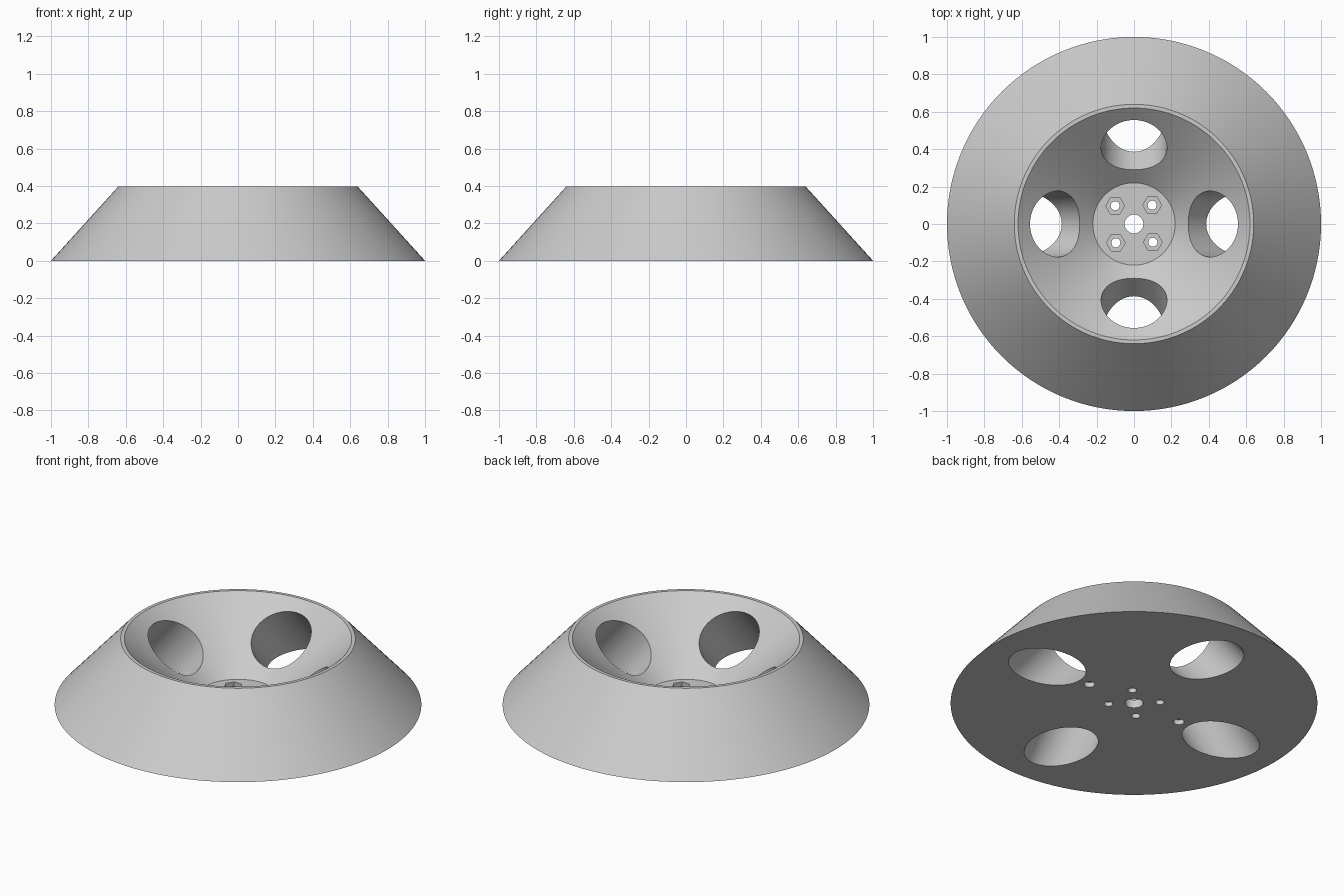
import bpy, bmesh, math
from mathutils import Vector

if "Cube" in bpy.data.objects:
    bpy.data.objects.remove(bpy.data.objects["Cube"])

SEG = 128
grey = bpy.data.materials.new("light_grey")
grey.diffuse_color = (0.6, 0.6, 0.6, 1)
grey.use_nodes = True
grey.node_tree.nodes["Principled BSDF"].inputs["Base Color"].default_value = grey.diffuse_color


def lathe(name, profile):
    """Solid of revolution from (radius, z) points, closed by flat caps."""
    bm = bmesh.new()
    rings = [[bm.verts.new((r * math.cos(2 * math.pi * i / SEG),
                            r * math.sin(2 * math.pi * i / SEG), z))
              for i in range(SEG)] for r, z in profile]
    for a, b in zip(rings, rings[1:]):
        for i in range(SEG):
            j = (i + 1) % SEG
            bm.faces.new((a[i], a[j], b[j], b[i]))
    bm.faces.new(rings[0])
    bm.faces.new(rings[-1])
    bmesh.ops.recalc_face_normals(bm, faces=bm.faces)
    mesh = bpy.data.meshes.new(name)
    bm.to_mesh(mesh)
    bm.free()
    ob = bpy.data.objects.new(name, mesh)
    bpy.context.collection.objects.link(ob)
    mesh.materials.append(grey)
    return ob


def drill(body, start, end, radius, sides=48):
    """Cut a round or hexagonal hole along the line from start to end."""
    start, end = Vector(start), Vector(end)
    axis = end - start
    bpy.ops.mesh.primitive_cylinder_add(vertices=sides, radius=radius, depth=axis.length,
                                        location=(start + end) / 2)
    cutter = bpy.context.object
    cutter.name = "hole_cutter"
    cutter.hide_render = True
    cutter.data.materials.append(grey)
    if sides == 6:  # corners point along x
        cutter.rotation_euler.z = math.pi / 6
    elif abs(axis.z) < axis.length * 0.999:
        cutter.rotation_euler = axis.to_track_quat('Z', 'Y').to_euler()
    mod = body.modifiers.new("hole", 'BOOLEAN')
    mod.operation = 'DIFFERENCE'
    mod.solver = 'EXACT'
    mod.object = cutter
    bpy.ops.object.select_all(action='DESELECT')
    body.select_set(True)
    bpy.context.view_layer.objects.active = body
    bpy.ops.object.modifier_apply(modifier=mod.name)
    bpy.data.objects.remove(cutter, do_unlink=True)


# Conical body with a conical bowl sunk into its top
FLOOR = 0.05
body = lathe("conical_hub", [(1, 0), (0.64, 0.397), (0.62, 0.397), (0.22, FLOOR)])

# Four large holes, square to the bowl wall
tilt = Vector((0.347, -0.4)).normalized()      # outward, downward
for k in range(4):
    a = k * math.pi / 2

    def point(t):
        r = 0.423 + tilt.x * t
        return (r * math.cos(a), r * math.sin(a), 0.226 + tilt.y * t)
    drill(body, point(-0.25), point(0.65), 0.176, 64)

# Centre bore
drill(body, (0, 0, -0.1), (0, 0, 0.2), 0.05)

# Four bolt holes with hexagonal nut recesses
for k in range(4):
    a = math.radians(46 + 90 * k)
    x, y = 0.14 * math.cos(a), 0.14 * math.sin(a)
    drill(body, (x, y, 0.025), (x, y, 0.2), 0.05, 6)
    drill(body, (x, y, -0.1), (x, y, 0.2), 0.024, 32)

# Two blind pin holes underneath
for s in (-1, 1):
    drill(body, (s * 0.318, 0, -0.1), (s * 0.318, 0, 0.03), 0.03, 32)

bpy.ops.object.select_all(action='DESELECT')
body.select_set(True)
bpy.context.view_layer.objects.active = body
bpy.ops.object.shade_smooth_by_angle(angle=math.radians(25))
